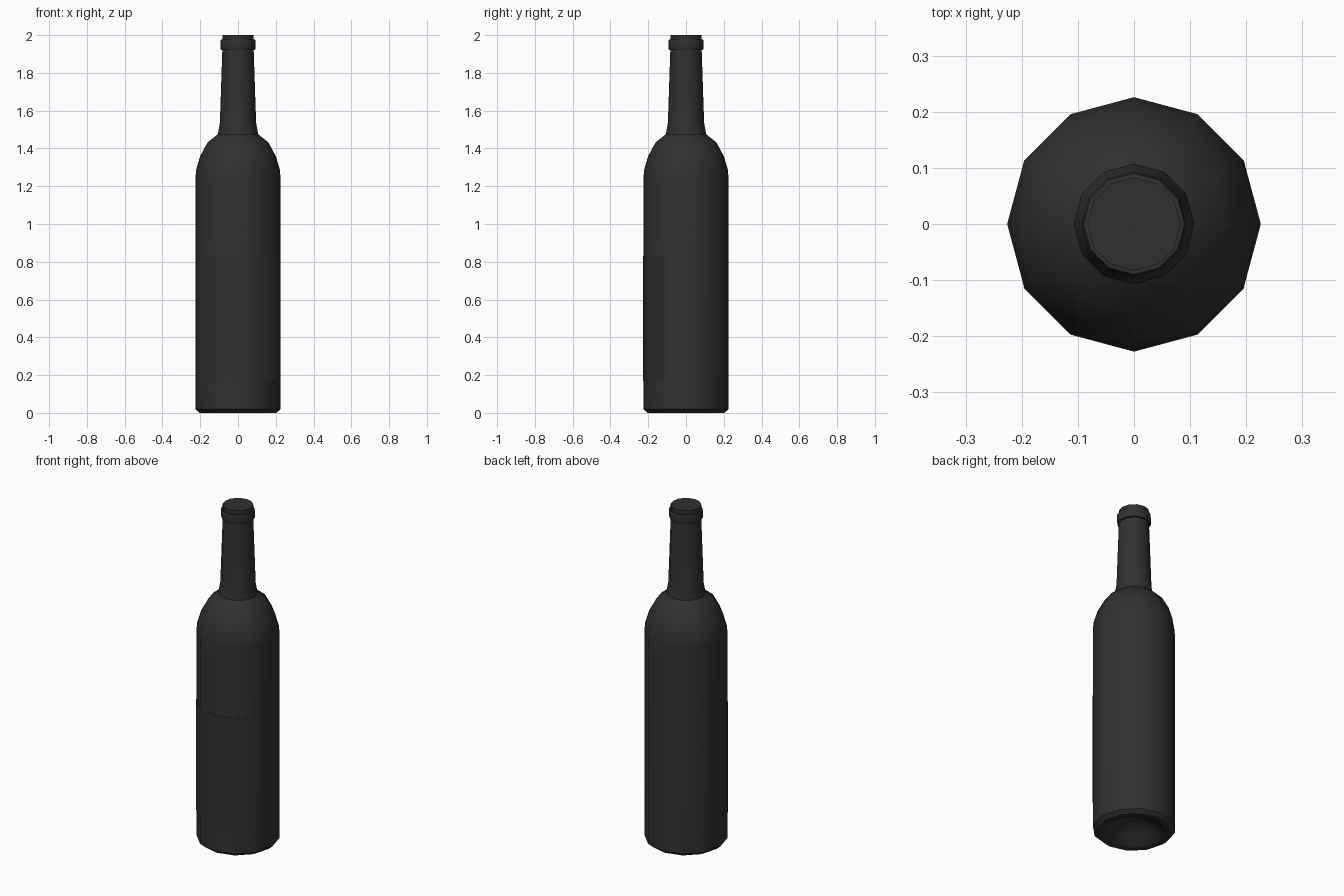
import bpy, math

if "Cube" in bpy.data.objects:
    bpy.data.objects.remove(bpy.data.objects["Cube"])

SIDES = 12

def material(name, value):
    m = bpy.data.materials.new(name)
    m.diffuse_color = (value, value, value, 1)
    m.use_nodes = True
    m.node_tree.nodes["Principled BSDF"].inputs["Base Color"].default_value = m.diffuse_color
    return m

def lathe(name, profile, mat, first=0, count=SIDES):
    """Revolve (radius, z) points through `count` of the 12 segments."""
    closed = count == SIDES
    verts, rings = [], []
    columns = count if closed else count + 1
    for r, z in profile:
        if r == 0:
            rings.append([len(verts)] * columns)
            verts.append((0, 0, z))
            continue
        rings.append([len(verts) + i for i in range(columns)])
        for i in range(columns):
            a = math.tau * (first + i) / SIDES
            verts.append((r * math.cos(a), r * math.sin(a), z))
    faces = []
    for low, high in zip(rings, rings[1:]):
        for i in range(count):
            j = (i + 1) % columns
            quad = (low[i], low[j], high[j], high[i])
            faces.append(list(dict.fromkeys(quad)))
    mesh = bpy.data.meshes.new(name)
    mesh.from_pydata(verts, [], faces)
    mesh.materials.append(mat)
    obj = bpy.data.objects.new(name, mesh)
    bpy.context.collection.objects.link(obj)
    bpy.ops.object.select_all(action='DESELECT')
    obj.select_set(True)
    bpy.context.view_layer.objects.active = obj
    bpy.ops.object.shade_smooth_by_angle(angle=math.radians(40))
    return obj

glass = material("dark_glass", 0.03)
paper = material("dark_label", 0.028)

# Bottle: hollow punt, straight body, round shoulder, tapered neck, lip ring
lathe("bottle", [
    (0, 0.09), (0.06, 0.08), (0.12, 0.045), (0.165, 0.005), (0.18, 0),
    (0.203, 0), (0.226, 0.02), (0.226, 1.24), (0.221, 1.29), (0.2, 1.36),
    (0.16, 1.433), (0.107, 1.475), (0.096, 1.535), (0.083, 1.92),
    (0.09, 1.922), (0.093, 1.93), (0.093, 1.968), (0.09, 1.977),
    (0.083, 1.978), (0.083, 2.0), (0, 2.0)], glass)

# Label wrapped around the front four facets
lathe("label", [(0.226, 0.17), (0.2275, 0.17), (0.2275, 0.83), (0.226, 0.83)],
      paper, first=7, count=4)
